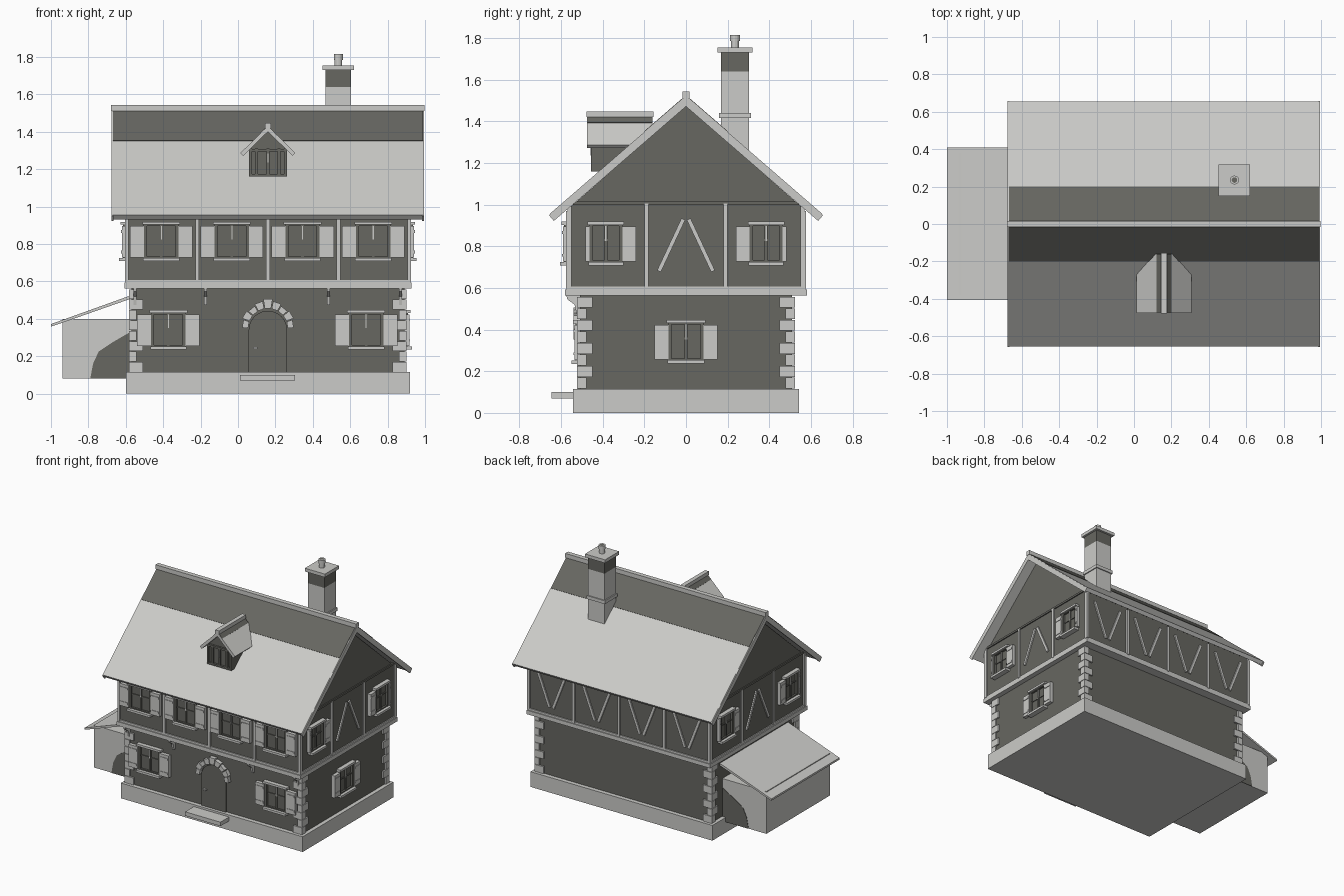
import bpy, bmesh, math
from mathutils import Matrix, Vector

if "Cube" in bpy.data.objects:
    bpy.data.objects.remove(bpy.data.objects["Cube"])


def material(name, rgb):
    m = bpy.data.materials.new(name)
    m.use_nodes = True
    m.diffuse_color = (*rgb, 1)
    node = m.node_tree.nodes["Principled BSDF"]
    node.inputs["Base Color"].default_value = (*rgb, 1)
    node.inputs["Roughness"].default_value = 0.9
    return m


LIGHT = material("pale grey", (0.6, 0.6, 0.58))
DARK = material("dark olive grey", (0.135, 0.135, 0.12))
CX = 0.16          # middle of the house along x
HX, HY = 0.755, 0.565   # half size of the upper storey


def finish(name, bm, mat):
    bmesh.ops.recalc_face_normals(bm, faces=bm.faces)
    mesh = bpy.data.meshes.new(name)
    bm.to_mesh(mesh)
    bm.free()
    mesh.materials.append(mat)
    ob = bpy.data.objects.new(name, mesh)
    bpy.context.collection.objects.link(ob)
    return ob


def boxes(name, mat, items, place=Matrix()):
    """One object from (x0, x1, y0, y1, z0, z1) boxes."""
    bm = bmesh.new()
    for x0, x1, y0, y1, z0, z1 in items:
        m = Matrix.Translation(((x0 + x1) / 2, (y0 + y1) / 2, (z0 + z1) / 2))
        m = place @ m @ Matrix.Diagonal((x1 - x0, y1 - y0, z1 - z0, 1))
        bmesh.ops.create_cube(bm, size=1, matrix=m)
    return finish(name, bm, mat)


def prism(name, mat, outlines, axis, a, b, place=Matrix()):
    """Extrude (y, z) outlines along x, or (x, z) outlines along y."""
    bm = bmesh.new()
    for pts in outlines:
        rings = []
        for t in (a, b):
            rings.append([bm.verts.new(place @ Vector((t, p, q) if axis == "x" else (p, t, q)))
                          for p, q in pts])
        bm.faces.new(rings[0])
        bm.faces.new(rings[1])
        n = len(pts)
        for i in range(n):
            j = (i + 1) % n
            bm.faces.new((rings[0][i], rings[0][j], rings[1][j], rings[1][i]))
    return finish(name, bm, mat)


def strip(p, q, w):
    """Outline of a straight bar from p to q, lying to both sides."""
    p, q = Vector(p), Vector(q)
    d = (q - p).normalized() * w / 2
    n = Vector((-d.y, d.x))
    return [p + n, q + n, q - n, p - n]


def slab(p, q, t):
    """Outline of a sloping slab whose top edge runs from p to q, q lower."""
    p, q = Vector(p), Vector(q)
    d = (q - p).normalized() * t
    n = Vector((d.y, -d.x)) if q.x > p.x else Vector((-d.y, d.x))
    return [p, q, q + n, Vector((p.x, p.y - t * 1.32))]


def wall_frame(x, y, turn):
    """Local frame on a wall: x runs along it, -y points outward."""
    return Matrix.Translation((x, y, 0)) @ Matrix.Rotation(math.radians(turn), 4, "Z")


# Walls, plinth and step
boxes("plinth", LIGHT, [(CX - 0.76, CX + 0.76, -0.542, 0.542, 0, 0.115)])
boxes("door_step", LIGHT, [(0.01, 0.305, -0.645, -0.53, 0.07, 0.1)])
boxes("lower_walls", DARK, [(CX - 0.73, CX + 0.73, -0.51, 0.51, 0.1, 0.57)])
boxes("upper_walls", DARK, [(CX - HX, CX + HX, -HY, HY, 0.57, 0.985)])
prism("gable_walls", DARK, [[(-HY, 0.98), (HY, 0.98), (0, 1.475)]], "x", CX - HX, CX + HX)

# Corner stones alternate their long side
quoins = []
for sx in (-1, 1):
    for sy in (-1, 1):
        for i in range(8):
            lx, ly = (0.04, 0.075) if i % 2 else (0.075, 0.045)
            xs = sorted((CX + sx * 0.742, CX + sx * (0.742 - lx)))
            ys = sorted((sy * 0.523, sy * (0.523 - ly)))
            z = 0.117 + i * 0.0555
            quoins.append((*xs, *ys, z, z + 0.052))
boxes("corner_stones", LIGHT, quoins)

# Timber frame
boxes("storey_beam", LIGHT, [(CX - 0.768, CX + 0.768, -0.58, 0.58, 0.563, 0.593),
                             (CX - 0.762, CX + 0.762, -0.573, 0.573, 0.593, 0.608)])
posts = []
for k in range(-2, 3):
    x = CX + k * 0.3775
    for s in (-1, 1):
        posts.append((x - 0.01, x + 0.01, s * 0.568 - 0.009, s * 0.568 + 0.009, 0.6, 0.97))
for s in (-1, 1):
    for y in (-0.56, -0.19, 0.19, 0.56):
        x = CX + s * HX
        posts.append((x - 0.01, x + 0.01, y - 0.01, y + 0.01, 0.6, 1.005))
boxes("wall_posts", LIGHT, posts)
boxes("gable_beams", DARK, [(CX - HX - 0.008, CX + HX + 0.008, -0.55, 0.55, 1.0, 1.015)])
end_braces = [strip((s * 0.13, 0.68), (s * 0.013, 0.93), 0.02) for s in (-1, 1)]
for s in (-1, 1):
    x = CX + s * HX
    prism("end_braces", LIGHT, end_braces, "x", x - 0.01, x + 0.01)
back_braces = [strip((CX + (k + 0.5) * 0.3775 + s * 0.12, 0.93),
                     (CX + (k + 0.5) * 0.3775 + s * 0.015, 0.66), 0.02)
               for k in range(-2, 2) for s in (-1, 1)]
prism("back_braces", LIGHT, back_braces, "y", HY - 0.01, HY + 0.01)

# Brackets under the front overhang
for x in (-0.55, -0.175, 0.485, 0.87):
    prism("overhang_bracket", LIGHT, [[(-0.5, 0.565), (-0.575, 0.565), (-0.57, 0.545),
                                       (-0.535, 0.52), (-0.525, 0.475), (-0.5, 0.475)]],
          "x", x - 0.008, x + 0.008)


# Windows with sill, lintel, glazing bars and shutters
def window(place, z, half=0.085, shutters=((-1, 0.075), (1, 0.075))):
    h = 0.09
    boxes("window_frame", DARK,
          [(s * half - 0.009, s * half + 0.009, -0.02, 0.01, z - h, z + h) for s in (-1, 1)]
          + [(-half, half, -0.018, 0.01, z + s * h - 0.008, z + s * h + 0.008) for s in (-1, 1)]
          + [(-0.007, 0.007, -0.012, 0.01, z - h, z + h),
             (-half, half, -0.01, 0.01, z + 0.01, z + 0.02)], place)
    boxes("window_glass", DARK, [(-half, half, -0.004, 0.01, z - h, z + h)], place)
    boxes("window_glint", LIGHT, [(-0.003, 0.003, -0.014, -0.01, z + 0.01, z + 0.085)], place)
    boxes("window_lintel_and_sill", LIGHT,
          [(-half - 0.016, half + 0.016, -0.032, 0.01, z + 0.088, z + 0.104),
           (-half - 0.012, half + 0.012, -0.04, 0.01, z - 0.107, z - 0.09)], place)
    leaves = []
    for s, w in shutters:
        u = sorted((s * (half + 0.007), s * (half + 0.007 + w)))
        leaves.append((*u, -0.026, 0.005, z - 0.087, z + 0.08))
        # two ledges on each leaf
        leaves += [(u[0] + 0.005, u[1] - 0.005, -0.03, -0.02, z + t, z + t + 0.014)
                   for t in (-0.065, 0.045)]
    boxes("window_shutters", LIGHT, leaves, place)


for x in (-0.41, -0.033, 0.345, 0.723):
    window(wall_frame(x, -HY, 0), 0.815)
for x in (-0.372, 0.685):
    window(wall_frame(x, -0.51, 0), 0.342)
window(wall_frame(CX + 0.73, 0, 90), 0.343, 0.078, ((-1, 0.067), (1, 0.067)))
for side, turn in ((1, 90), (-1, -90)):
    for y in (-0.385, 0.385):
        outer = 1 if y * side > 0 else -1
        window(wall_frame(CX + side * HX, y, turn), 0.815, 0.072,
               ((outer, 0.018), (-outer, 0.065)))

# Arched door with stone surround
arc = [(CX + 0.103 * math.cos(math.pi * i / 12), 0.34 + 0.103 * math.sin(math.pi * i / 12))
       for i in range(13)]
prism("door", DARK, [[(CX - 0.103, 0.11)] + arc[::-1] + [(CX + 0.103, 0.11)]], "y", -0.52, -0.5)
stones = []
for i in range(9):
    a0, a1 = math.pi * (i + 0.05) / 9, math.pi * (i + 0.95) / 9
    r = 0.158 if i == 4 else 0.147 if i % 2 else 0.138
    stones.append([(CX + q * math.cos(a), 0.35 + q * math.sin(a))
                   for q, a in ((0.106, a0), (r, a0), (r, a1), (0.106, a1))])
prism("door_arch_stones", LIGHT, stones, "y", -0.54, -0.5)
boxes("door_handle", LIGHT, [(0.08, 0.105, -0.535, -0.515, 0.24, 0.25)])

# Main roof with dark upper bands
RX = (CX - 0.83, CX + 0.83)
fall = 0.567 / 0.655
for s in (-1, 1):
    prism("roof_slope", LIGHT, [slab((0, 1.522), (s * 0.655, 0.955), 0.03)], "x", *RX)
    prism("roof_dark_band", DARK, [slab((0, 1.526), (s * 0.2, 1.526 - 0.2 * fall), 0.005)],
          "x", RX[0] + 0.002, RX[1] - 0.002)
    for x in RX:
        prism("barge_board", LIGHT, [slab((0, 1.519), (s * 0.658, 0.949), 0.036)],
              "x", x - 0.005, x + 0.005)
boxes("roof_ridge", LIGHT, [(CX - 0.838, CX + 0.838, -0.017, 0.017, 1.51, 1.543)])

# Chimney
X, Y = 0.537, 0.235
boxes("chimney_shaft", LIGHT, [(X - 0.068, X + 0.068, Y - 0.068, Y + 0.068, 1.2, 1.64),
                               (X - 0.076, X + 0.076, Y - 0.076, Y + 0.076, 1.415, 1.44)])
boxes("chimney_soot_band", DARK, [(X - 0.068, X + 0.068, Y - 0.068, Y + 0.068, 1.64, 1.735)])
boxes("chimney_cap", LIGHT, [(X - 0.084, X + 0.084, Y - 0.084, Y + 0.084, 1.73, 1.755)])
bm = bmesh.new()
for r, z0, z1 in ((0.02, 1.75, 1.79), (0.024, 1.785, 1.815)):
    bmesh.ops.create_cone(bm, cap_ends=True, segments=12, radius1=r, radius2=r, depth=z1 - z0,
                          matrix=Matrix.Translation((X, Y, (z0 + z1) / 2)))
finish("chimney_pot", bm, LIGHT)
bm = bmesh.new()
bmesh.ops.create_circle(bm, cap_ends=True, segments=12, radius=0.015,
                        matrix=Matrix.Translation((X, Y, 1.816)))
finish("chimney_pot_opening", bm, DARK)

# Dormer
prism("dormer_walls", DARK, [[(0.058, 1.16), (0.262, 1.16), (0.262, 1.31), (CX, 1.41),
                              (0.058, 1.31)]], "y", -0.44, -0.17)
boxes("dormer_window", DARK,
      [(CX + s * t - 0.008, CX + s * t + 0.008, -0.455, -0.43, 1.16, 1.31)
       for s in (-1, 1) for t in (0.0, 0.06, 0.094)]
      + [(0.058, 0.262, -0.455, -0.43, z, z + 0.014) for z in (1.16, 1.295)])
boxes("dormer_glint", LIGHT, [(CX - 0.003, CX + 0.003, -0.459, -0.454, 1.235, 1.285)])
for s in (-1, 1):
    prism("dormer_roof_slope", LIGHT, [slab((CX, 1.43), (CX + s * 0.147, 1.287), 0.022)],
          "y", -0.475, -0.16)
    prism("dormer_dark_band", DARK, [slab((CX, 1.433), (CX + s * 0.04, 1.394), 0.004)],
          "y", -0.473, -0.16)
boxes("dormer_ridge", LIGHT, [(CX - 0.016, CX + 0.016, -0.478, -0.155, 1.42, 1.447)])

# Lean-to on the right-hand end, with darker wall beside the house
boxes("lean_to_walls", LIGHT, [(-0.938, -0.57, -0.38, 0.38, 0.08, 0.4)])
prism("lean_to_roof", LIGHT, [[(-1, 0.358), (-1, 0.372), (-0.56, 0.53), (-0.56, 0.512)]],
      "y", -0.405, 0.41)
stain = [(-0.79, 0.08), (-0.775, 0.16), (-0.745, 0.225), (-0.67, 0.275), (-0.575, 0.33),
         (-0.575, 0.08)]
for s in (-1, 1):
    prism("lean_to_dark_patch", DARK, [stain], "y", s * 0.378, s * 0.383)
